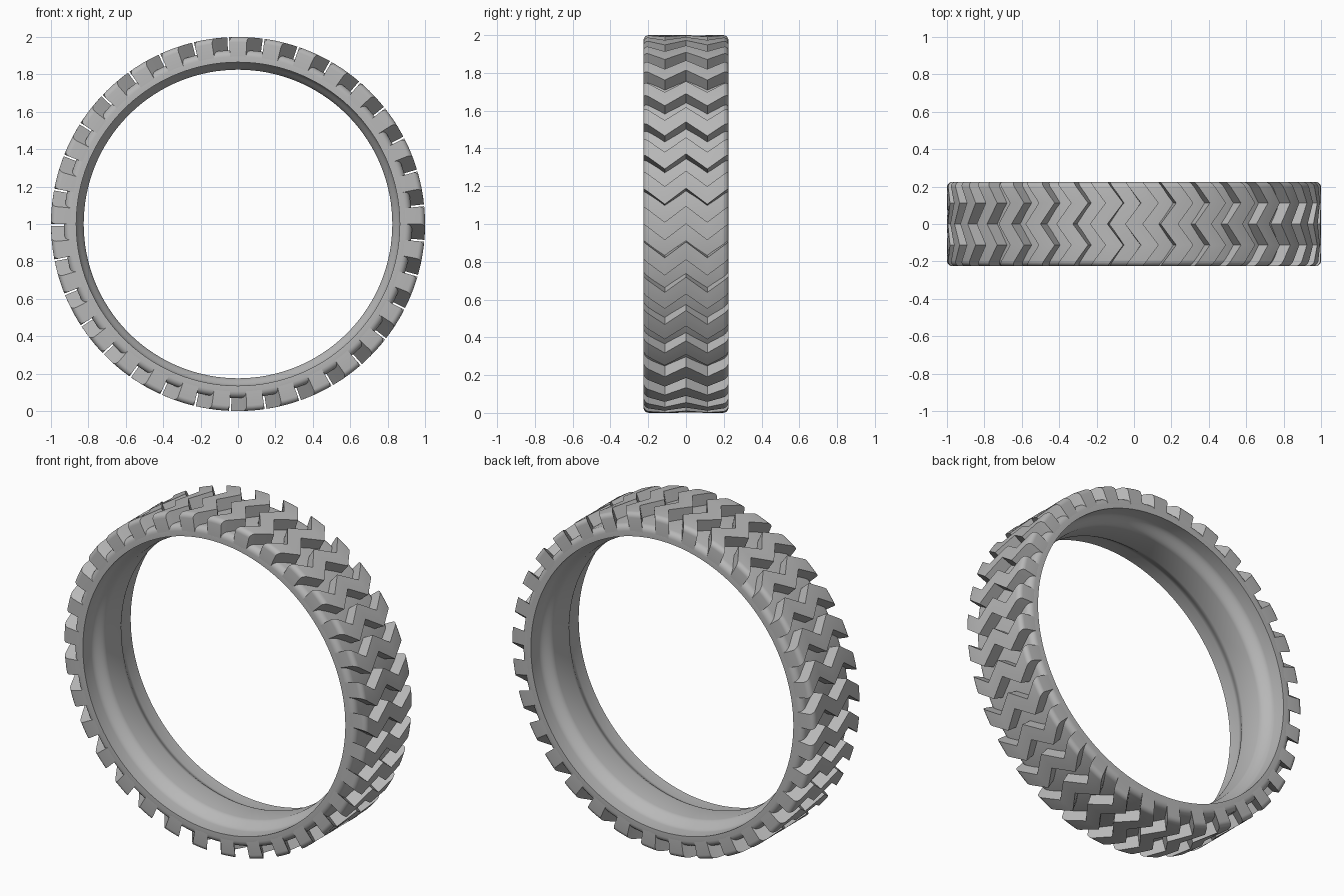
import bpy, bmesh, math

old = bpy.data.objects.get("Cube")
if old:
    bpy.data.objects.remove(old, do_unlink=True)

HALF = 0.225          # half of the tyre width
LUGS = 33
PITCH = 2 * math.pi / LUGS
GROOVE = 0.095        # gap between neighbouring lugs
SWEEP = 0.085         # sideways travel of the zigzag
BASE_R = 0.93
LIP_R, RIDGE_R = 0.865, 0.825

rubber = bpy.data.materials.new("grey rubber")
rubber.use_nodes = True
colour = (0.48, 0.48, 0.48, 1)
rubber.diffuse_color = colour
rubber.node_tree.nodes["Principled BSDF"].inputs["Base Color"].default_value = colour


def polar(r, phi, y):
    """Point on the wheel: phi runs clockwise from the top, seen from the front."""
    return (r * math.sin(phi), y, 1 + r * math.cos(phi))


def shoulder(radius, fillet, steps=5):
    """Rounded shoulder on the -y side as (y, r), from sidewall to crown."""
    pts = []
    for i in range(steps + 1):
        a = math.pi / 2 * i / steps
        pts.append((-HALF + fillet * (1 - math.cos(a)),
                    radius - fillet * (1 - math.sin(a))))
    return pts


def skin(bm, rings, closed):
    """Join rings of vertices with quads; cap the ends of an open run."""
    rows = [[bm.verts.new(p) for p in ring] for ring in rings]
    n = len(rows[0])
    pairs = list(zip(rows, rows[1:])) + ([(rows[-1], rows[0])] if closed else [])
    for a, b in pairs:
        for i in range(n):
            j = (i + 1) % n
            bm.faces.new((a[i], a[j], b[j], b[i]))
    if not closed:
        bm.faces.new(rows[0])
        bm.faces.new(rows[-1])


def finish(bm, name):
    bmesh.ops.recalc_face_normals(bm, faces=bm.faces)
    mesh = bpy.data.meshes.new(name)
    bm.to_mesh(mesh)
    bm.free()
    obj = bpy.data.objects.new(name, mesh)
    bpy.context.collection.objects.link(obj)
    mesh.materials.append(rubber)
    bpy.ops.object.select_all(action="DESELECT")
    obj.select_set(True)
    bpy.context.view_layer.objects.active = obj
    bpy.ops.object.shade_smooth_by_angle(angle=math.radians(25))
    return obj


# Tyre body: rounded shoulders outside, smooth central ridge inside
outer = shoulder(BASE_R, 0.035)
outer += [(-y, r) for y, r in reversed(outer)]
slope = []
for i in range(9):
    t = i / 8
    s = t * t * (3 - 2 * t)
    slope.append((0.15 - 0.085 * t, LIP_R + (RIDGE_R - LIP_R) * s))
inner = [(HALF, LIP_R)] + slope
inner += [(-y, r) for y, r in reversed(inner)]
profile = outer + inner
bm = bmesh.new()
SEGMENTS = LUGS * 4
skin(bm, [[polar(r, 2 * math.pi * k / SEGMENTS, y) for y, r in profile]
          for k in range(SEGMENTS)], closed=True)
finish(bm, "tyre_body")

# Tread lugs: zigzag bars swept across the full width
edge = shoulder(1.0, 0.028)
stations = edge + [(-HALF / 2, 1.0), (0, 1.0), (HALF / 2, 1.0)]
stations += [(-y, r) for y, r in reversed(edge)]
half_lug = (PITCH - GROOVE) / 2
bm = bmesh.new()
for k in range(LUGS):
    centre = math.pi + (k + 0.5) * PITCH
    rings = []
    for y, r in stations:
        # zero at the edges and centre line, full sweep at the quarter lines
        zigzag = SWEEP * (1 - abs(abs(y) - HALF / 2) / (HALF / 2))
        mid = centre + zigzag
        sides = [mid + half_lug * t for t in (-1, -0.33, 0.33, 1)]
        # lug root follows the rounded shoulder of the body
        root = 0.89
        rings.append([polar(r, p, y) for p in sides]
                     + [polar(root, p, y) for p in reversed(sides)])
    skin(bm, rings, closed=False)
finish(bm, "tread_lugs")
